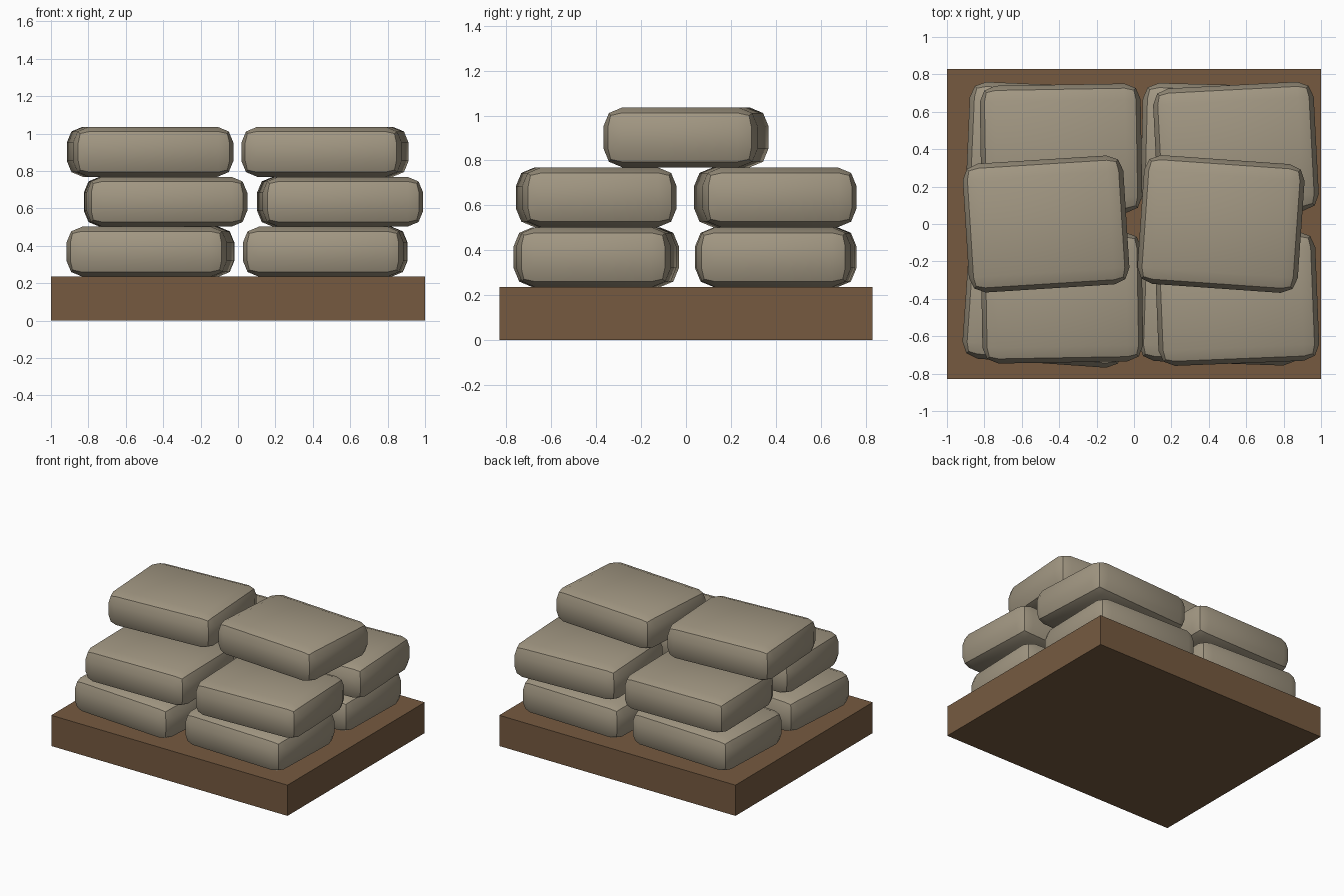
import bpy
from math import radians

old = bpy.data.objects.get("Cube")
if old:
    bpy.data.objects.remove(old, do_unlink=True)


def material(name, rgb):
    mat = bpy.data.materials.new(name)
    mat.use_nodes = True
    mat.diffuse_color = (*rgb, 1)
    mat.node_tree.nodes["Principled BSDF"].inputs["Base Color"].default_value = (*rgb, 1)
    return mat


def box(name, size, location, mat, turn=0):
    bpy.ops.mesh.primitive_cube_add(size=1, location=location)
    obj = bpy.context.object
    obj.name = name
    obj.scale = size
    bpy.ops.object.transform_apply(location=False, rotation=False, scale=True)
    obj.rotation_euler.z = radians(turn)
    obj.data.materials.append(mat)
    return obj


def sack(name, x, y, z, turn):
    obj = box(name, (0.86, 0.69, SACK_HEIGHT), (x, y, z), burlap, turn)
    bevel = obj.modifiers.new("rounded_edges", "BEVEL")
    bevel.width = 0.085
    bevel.segments = 2
    bpy.ops.object.modifier_apply(modifier=bevel.name)
    bpy.ops.object.shade_smooth_by_angle(angle=radians(30))


burlap = material("burlap", (0.36, 0.31, 0.225))
wood = material("brown_wood", (0.18, 0.102, 0.051))
BASE_HEIGHT = 0.235
SACK_HEIGHT = 0.267

# Pallet slab
box("pallet_base", (2, 1.66, BASE_HEIGHT), (0, 0, BASE_HEIGHT / 2), wood)

# Stacked sacks, each given as x, y and turn in degrees
layers = {
    "bottom": [(-0.47, -0.4, -4), (0.465, -0.4, -2), (-0.46, 0.4, -2.5), (0.47, 0.4, -1.5)],
    "middle": [(-0.385, -0.395, 1), (0.55, -0.4, 2.3), (-0.39, 0.4, 1), (0.545, 0.398, 3)],
    "top": [(-0.47, 0, 3.6), (0.465, 0, -4)],
}
for level, (layer, sacks) in enumerate(layers.items()):
    z = BASE_HEIGHT + (level + 0.5) * SACK_HEIGHT
    for number, (x, y, turn) in enumerate(sacks, 1):
        sack(f"{layer}_sack_{number}", x, y, z, turn)
